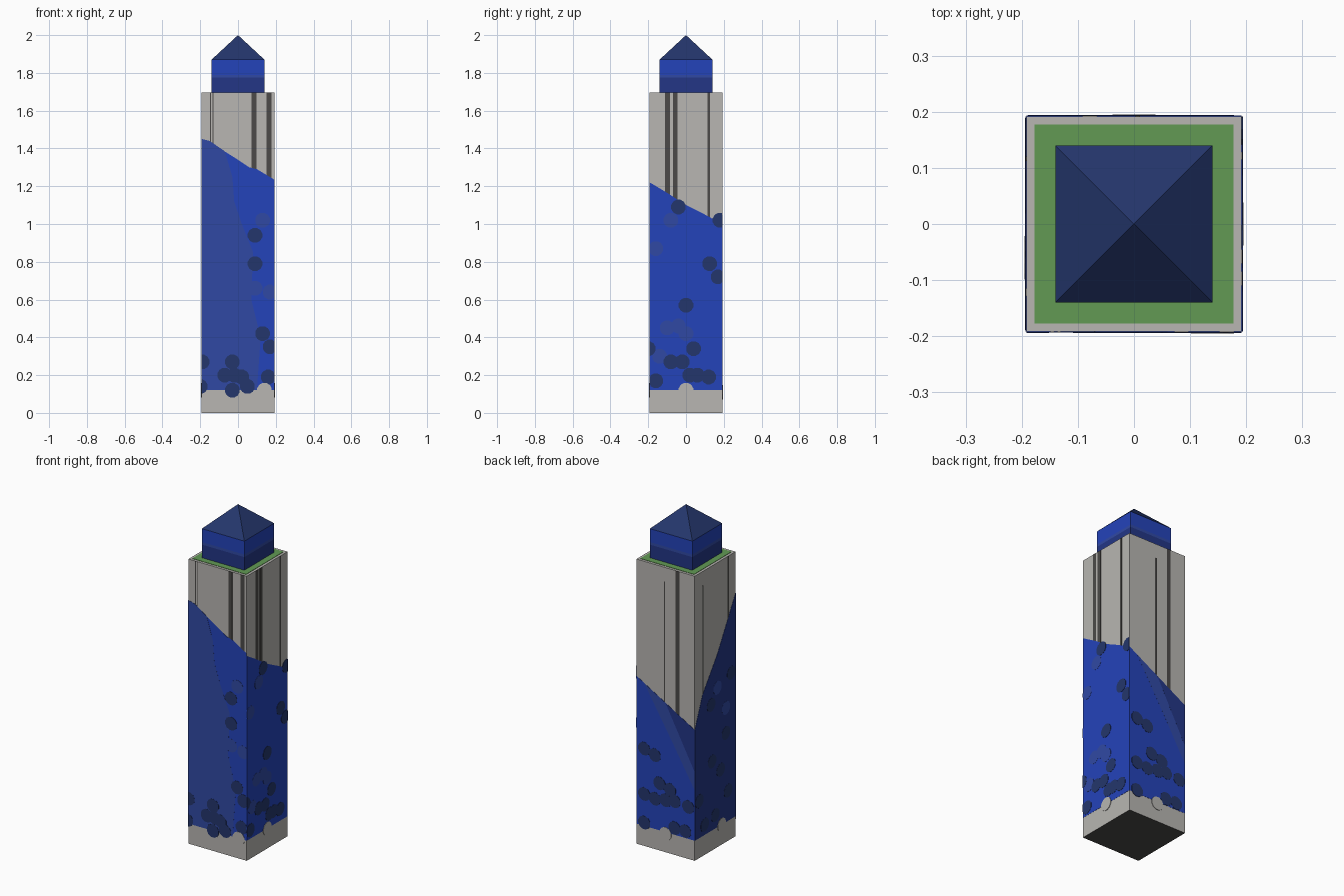
import bpy, bmesh, math
from mathutils import Matrix, Vector

if "Cube" in bpy.data.objects:
    bpy.data.objects.remove(bpy.data.objects["Cube"])

HW, TOP = 0.192, 1.695          # half width and height of the post


def mat(name, rgb):
    m = bpy.data.materials.new(name)
    m.diffuse_color = [((c / 255 + 0.055) / 1.055) ** 2.4 for c in rgb] + [1]
    m.use_nodes = True
    m.node_tree.nodes["Principled BSDF"].inputs["Base Color"].default_value = m.diffuse_color
    return m


GREY = mat("stone grey", (184, 182, 178))
DARK = mat("dark crack", (76, 74, 72))
GREEN = mat("moss green", (98, 154, 84))
BRIGHT = mat("bright blue", (36, 67, 186))
MUTED = mat("muted blue", (48, 73, 164))
DEEP = mat("deep blue", (35, 54, 134))
NAVY = mat("navy", (36, 54, 108))


def finish(bm, name, mats):
    bmesh.ops.recalc_face_normals(bm, faces=bm.faces)
    me = bpy.data.meshes.new(name)
    bm.to_mesh(me)
    bm.free()
    for m in mats:
        me.materials.append(m)
    ob = bpy.data.objects.new(name, me)
    bpy.context.collection.objects.link(ob)
    return ob


def square_stack(name, rings, mats, rule):
    """Square cross-sections (half width, z) joined upward; rule colours each face."""
    bm = bmesh.new()
    loops = [[bm.verts.new((sx * h, sy * h, z)) for sx, sy in
              ((-1, -1), (1, -1), (1, 1), (-1, 1))] for h, z in rings]
    bm.faces.new(loops[0])
    bm.faces.new(loops[-1])
    for a, b in zip(loops, loops[1:]):
        for i in range(4):
            j = (i + 1) % 4
            bm.faces.new((a[i], a[j], b[j], b[i]))
    bmesh.ops.remove_doubles(bm, verts=bm.verts, dist=1e-5)
    bmesh.ops.recalc_face_normals(bm, faces=bm.faces)
    for f in bm.faces:
        f.material_index = rule(f)
    return finish(bm, name, mats)


def plates(name, material, shapes, thick):
    """Thin plates on the post; shapes = (side, outline), side 0-3 = front, right, back, left."""
    bm = bmesh.new()
    for side, pts in shapes:
        rot = Matrix.Rotation(side * math.pi / 2, 3, 'Z')
        pts = [(max(-HW, min(HW, u)), v) for u, v in pts]
        lo, hi = ([bm.verts.new(rot @ Vector((u, -HW - d, v))) for u, v in pts]
                  for d in (0, thick))
        bm.faces.new(hi)
        for i in range(len(pts)):
            j = (i + 1) % len(pts)
            bm.faces.new((lo[i], lo[j], hi[j], hi[i]))
    return finish(bm, name, [material])


def spot(u, v, r=0.04):
    return [(u + r * math.cos(math.radians(a)), v + r * math.sin(math.radians(a)))
            for a in range(15, 375, 30)]


def spots(name, material, table, thick):
    plates(name, material, [(s, spot(u, v)) for s, row in table.items() for u, v in row], thick)


# Post with dark underside
square_stack("post", [(HW, 0), (HW, TOP)], [GREY, DARK], lambda f: int(f.normal.z < -0.5))

# Moss border around the cap
square_stack("moss_border", [(0.177, TOP), (0.177, TOP + 0.002)], [GREEN], lambda f: 0)

# Banded cap and its pyramid roof
square_stack("cap", [(0.14, TOP), (0.14, 1.775), (0.14, 1.79), (0.14, 1.87)],
             [DEEP, MUTED, BRIGHT],
             lambda f: sum(f.calc_center_median().z > z for z in (1.77, 1.787)))
square_stack("cap_roof", [(0.14, 1.87), (0, 2.0)], [NAVY], lambda f: 0)

# Painted area: its top edge winds down around the post
edges = [[(-HW, 1.45), (-0.15, 1.44), (-0.08, 1.39), (0, 1.34), (0.06, 1.3), (0.1, 1.29), (HW, 1.235)],
         [(-HW, 1.22), (-0.1, 1.165), (0, 1.1), (0.1, 1.05), (HW, 1.0)],
         [(-HW, 1.0), (0, 0.89), (HW, 0.78)],
         [(-HW, 0.78), (-0.12, 0.96), (0.02, 1.15), (HW, 1.45)]]
base = [(s, [(-HW, 0.12), (HW, 0.12)] + e[::-1]) for s, e in enumerate(edges)]
plates("paint_bright", BRIGHT, base[:3], 0.001)
plates("paint_deep", DEEP, base[3:] + [(2, [(0, 0.89), (HW, 0.53), (HW, 0.78)])], 0.0015)
plates("paint_muted", MUTED, [
    (0, [(-HW, 0.12), (0.1, 0.12), (0.12, 0.4), (0.07, 0.6), (0.08, 0.85), (0.02, 1.0),
         (-0.02, 1.12), (-0.03, 1.25), (-0.07, 1.385), (-0.15, 1.44), (-HW, 1.45)]),
    (2, [(-0.14, 0.97), (0.05, 0.66), (HW, 0.42), (HW, 0.53), (0, 0.89)])], 0.0013)

# Spots in the paint
spots("spots_muted", MUTED, {
    0: [(0.13, 1.02), (0.17, 0.64), (0.09, 0.66)],
    1: [(-0.08, 1.02), (-0.16, 0.87), (-0.1, 0.45), (-0.04, 0.46), (0, 0.42), (-0.14, 0.3)],
    3: [(0.02, 0.95), (0.1, 0.8)]}, 0.002)
spots("spots_navy", NAVY, {
    0: [(0.09, 0.94), (0.09, 0.79), (0.13, 0.42), (0.17, 0.35), (-0.03, 0.27), (-0.07, 0.2),
        (-0.03, 0.12), (-0.02, 0.2), (0.02, 0.19), (-0.19, 0.27), (0.16, 0.19), (0.05, 0.14), (-0.2, 0.14)],
    1: [(-0.04, 1.09), (0.18, 1.02), (0.125, 0.79), (0.17, 0.72), (0, 0.57), (0.04, 0.34), (-0.08, 0.27),
        (-0.02, 0.27), (0.02, 0.2), (0.06, 0.2), (0.12, 0.19), (-0.16, 0.17), (-0.2, 0.34)],
    2: [(-0.14, 0.58), (-0.07, 0.56), (-0.04, 0.4), (0.03, 0.38), (-0.14, 0.31), (-0.07, 0.3), (0, 0.31),
        (0.06, 0.32), (0.15, 0.31), (-0.14, 0.14), (0.06, 0.16), (0.13, 0.16)],
    3: [(-0.04, 0.87), (0.15, 0.99), (-0.03, 0.53), (0.1, 0.65), (-0.15, 0.34), (0, 0.2), (0.12, 0.3),
        (-0.1, 0.18), (0.05, 0.45)]}, 0.0025)
spots("spots_grey", GREY, {0: [(0.14, 0.12)], 1: [(0, 0.12)], 2: [(0, 0.11)], 3: [(0.06, 0.12)]}, 0.003)


# Dark cracks above the paint: (side, left, right, bottom, top)
def edge_z(s, u):
    for (a, p), (b, q) in zip(edges[s], edges[s][1:]):
        if a <= u <= b:
            return p + (q - p) * (u - a) / (b - a)


cracks = [(0, -0.149, -0.143, TOP), (0, -0.136, -0.131, TOP), (0, 0.072, 0.097, TOP), (0, 0.152, 0.178, TOP),
          (1, -0.11, -0.085, TOP), (1, -0.07, -0.045, TOP), (1, 0.115, 0.128, TOP),
          (2, -0.011, -0.003, 1.61), (2, 0.066, 0.092, TOP),
          (3, -0.12, -0.112, 1.61), (3, 0.115, 0.128, TOP)]
plates("cracks", DARK, [(s, [(a, edge_z(s, a)), (b, edge_z(s, b)), (b, t), (a, t)])
                        for s, a, b, t in cracks], 0.001)
